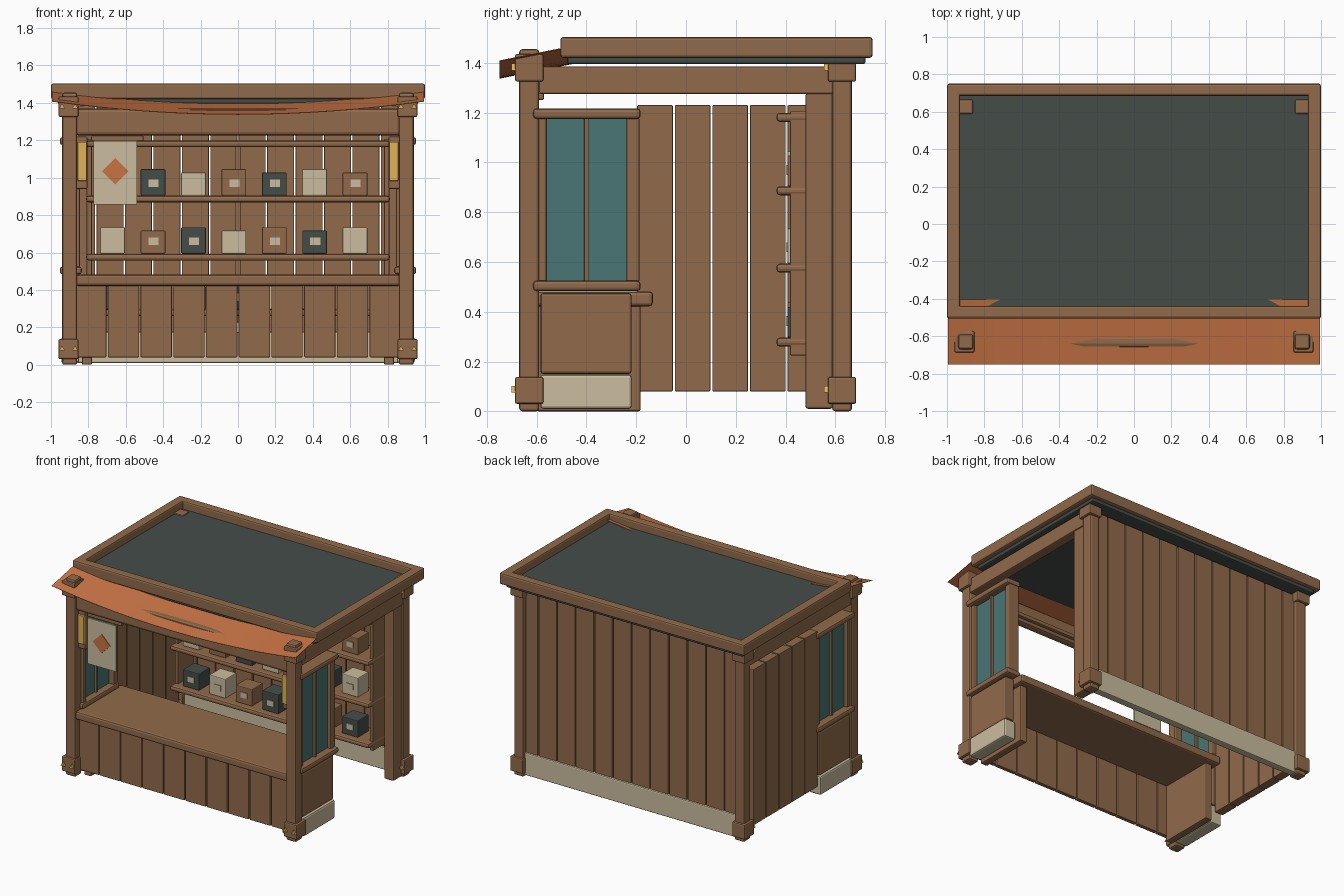
import bpy, bmesh, math

cube = bpy.data.objects.get("Cube")
if cube:
    bpy.data.objects.remove(cube, do_unlink=True)


def material(name, rgb):
    m = bpy.data.materials.new(name)
    m.use_nodes = True
    m.diffuse_color = (*rgb, 1)
    m.node_tree.nodes["Principled BSDF"].inputs["Base Color"].default_value = (*rgb, 1)
    return m


WOOD = material("brown wood", (0.285, 0.147, 0.07))
CREAM = material("cream", (0.6, 0.51, 0.345))
SLATE = material("dark slate", (0.059, 0.074, 0.066))
TEAL = material("teal glass", (0.066, 0.18, 0.176))
ORANGE = material("orange cloth", (0.58, 0.175, 0.06))
GOLD = material("gold", (0.75, 0.45, 0.1))


def finish(name, bm, mat):
    mesh = bpy.data.meshes.new(name)
    bmesh.ops.recalc_face_normals(bm, faces=bm.faces)
    bm.to_mesh(mesh)
    bm.free()
    mesh.materials.append(mat)
    obj = bpy.data.objects.new(name, mesh)
    bpy.context.collection.objects.link(obj)
    return obj


def box(name, x, y, z, mat=WOOD, bevel=0.008):
    """Bevelled block given its (low, high) range on each axis."""
    bm = bmesh.new()
    bmesh.ops.create_cube(bm, size=1)
    for v in bm.verts:
        v.co = [r[0] if c < 0 else r[1] for c, r in zip(v.co, (x, y, z))]
    obj = finish(name, bm, mat)
    if bevel:
        mod = obj.modifiers.new("bevel", "BEVEL")
        mod.width = bevel
        mod.segments = 2
    return obj


def around(c, half):
    return (c - half, c + half)


def side(s, lo, hi):
    """An x range mirrored to the side s."""
    return tuple(sorted((s * lo, s * hi)))


def planks(name, start, pitch, count, gap, place):
    for i in range(count):
        a = start + i * pitch
        place(f"{name}_{i + 1}", (a + gap / 2, a + pitch - gap / 2))


# Corner posts with collars and bolts
for s, label in ((1, "left"), (-1, "right")):
    for y, end in ((-0.63, "front"), (0.627, "back")):
        n = f"{end}_{label}"
        box(f"{n}_post", around(s * 0.9, 0.04), around(y, 0.04), (0, 1.455), bevel=0.012)
        top = 1.435 if end == "front" else 1.4
        for z, part in (((0.03, 0.138), "lower"), ((1.325, top), "upper")):
            box(f"{n}_{part}_collar", around(s * 0.906, 0.053), around(y, 0.057), z)
            for dx in (-0.035, 0.035):
                bm = bmesh.new()
                bmesh.ops.create_cone(bm, cap_ends=True, segments=3, radius1=0.018,
                                      radius2=0.018, depth=0.03)
                bolt = finish(f"{n}_{part}_bolt", bm, GOLD)
                bolt.location = (s * 0.906 + dx, y - 0.057, z[0] + 0.054)
                bolt.rotation_euler.x = math.pi / 2

    # Side beam, window bay and counter end
    box(f"{label}_side_beam", side(s, 0.865, 0.938), (-0.59, 0.59), (1.275, 1.385))
    box(f"{label}_inner_panel", side(s, 0.78, 0.835), (-0.6, -0.183), (0, 0.48))
    box(f"{label}_end_panel", side(s, 0.86, 0.935), (-0.585, -0.218), (0.15, 0.475), bevel=0.012)
    box(f"{label}_end_base", side(s, 0.85, 0.945), (-0.585, -0.218), (0.01, 0.148), CREAM, 0.012)
    for z, part in (((0.483, 0.525), "sill"), ((1.175, 1.217), "head")):
        box(f"{label}_window_{part}", side(s, 0.835, 0.953), (-0.615, -0.182), z, bevel=0.014)
    for y, part in (((-0.595, -0.56), "front_jamb"), ((-0.24, -0.187), "back_jamb")):
        box(f"{label}_window_{part}", side(s, 0.845, 0.925), y, (0.52, 1.18))
    box(f"{label}_window_mullion", side(s, 0.87, 0.915), around(-0.4, 0.009), (0.52, 1.18), bevel=0.003)
    box(f"{label}_window_glass", side(s, 0.885, 0.897), (-0.565, -0.235), (0.52, 1.18), TEAL, 0)

    # Lamp fixed beside the front post
    box(f"{label}_lamp_back", side(s, 0.805, 0.865), (-0.63, -0.59), (0.94, 1.22))
    box(f"{label}_lamp_panel", side(s, 0.809, 0.857), (-0.645, -0.625), (0.983, 1.192), GOLD, 0.004)

# Front header
box("front_header", (-0.87, 0.87), (-0.66, -0.595), (1.225, 1.37), bevel=0.02)
box("header_trim", (-0.87, 0.87), (-0.605, -0.57), (1.25, 1.28))

# Back wall and side wall
planks("back_plank", -0.912, 0.152, 12, 0.008, lambda n, r:
       box(n, r, (0.605, 0.637), (0.15, 1.385), bevel=0.004))
box("back_base", (-0.865, 0.865), (0.595, 0.65), (0.01, 0.175), CREAM)
planks("side_plank", -0.2, 0.151, 5, 0.008, lambda n, r:
       box(n, (-0.936, -0.87), r, (0.08, 1.23), bevel=0.004))
box("door_jamb", (0.855, 0.932), (0.48, 0.59), (0.01, 1.28), bevel=0.01)

# Counter
box("counter_top", (-0.868, 0.868), (-0.66, -0.133), (0.422, 0.482), bevel=0.014)
planks("counter_plank", -0.875, 0.175, 10, 0.008, lambda n, r:
       box(n, r, (-0.62, -0.59), (0.04, 0.43), bevel=0.004))

# Shelving with three rows of boxed goods
for i, z in enumerate((0.26, 0.557, 0.868, 1.163)):
    box(f"shelf_{i + 1}", (-0.812, 0.812), (0.363, 0.59), (z, z + 0.036), bevel=0.014)
for x in (-0.795, 0.795):
    box("shelf_upright", around(x, 0.014), (0.418, 0.6), (0.225, 1.205), bevel=0.004)
box("shelf_middle_upright", around(0, 0.016), (0.56, 0.6), (0.225, 1.2), bevel=0.004)
goods = (CREAM, WOOD, SLATE)
for row, (z, shift) in enumerate(((0.296, 2), (0.593, 0), (0.904, 1))):
    for i in range(7):
        x = -0.67 + i * 0.216
        tall = (i + row) % 2 == 1
        h = 0.142 if tall else 0.124
        mat = goods[(i + shift) % 3]
        box(f"goods_{row + 1}_{i + 1}", around(x, 0.066), (0.408, 0.538), (z, z + h), mat, 0.006)
        box(f"goods_label_{row + 1}_{i + 1}", around(x + 0.003, 0.027), (0.403, 0.409),
            (z + 0.046, z + 0.086), CREAM, 0)

# Hanging notice with a diamond
box("notice_rail", (-0.785, -0.505), (-0.635, -0.605), (1.195, 1.225), bevel=0.006)
box("notice_sheet", (-0.772, -0.54), (-0.65, -0.638), (0.857, 1.195), CREAM, 0)
diamond = box("notice_diamond", around(0, 0.05), around(0, 0.003), around(0, 0.05), ORANGE, 0)
diamond.location = (-0.656, -0.652, 1.035)
diamond.rotation_euler.y = math.pi / 4

# Roof slab and raised rim
box("roof_slab", (-0.965, 0.965), (-0.478, 0.722), (1.395, 1.445), SLATE, 0.01)
for y, part in (((-0.505, -0.438), "front"), ((0.685, 0.75), "back")):
    box(f"roof_rim_{part}", (-1, 1), y, (1.42, 1.504), bevel=0.012)
for s, part in ((1, "left"), (-1, "right")):
    box(f"roof_rim_{part}", side(s, 0.93, 1), (-0.5, 0.748), (1.42, 1.504), bevel=0.012)

# Sagging cloth awning
bm = bmesh.new()
bmesh.ops.create_grid(bm, x_segments=16, y_segments=4, size=1)
for v in bm.verts:
    x = v.co.x
    y = -0.577 + 0.173 * v.co.y
    v.co = (x * 0.995, y, 1.408 + 0.2 * (y + 0.75) - 0.07 * (1 - x * x))
awning = finish("awning", bm, ORANGE)
solid = awning.modifiers.new("thickness", "SOLIDIFY")
solid.thickness = 0.003
solid.offset = 0
